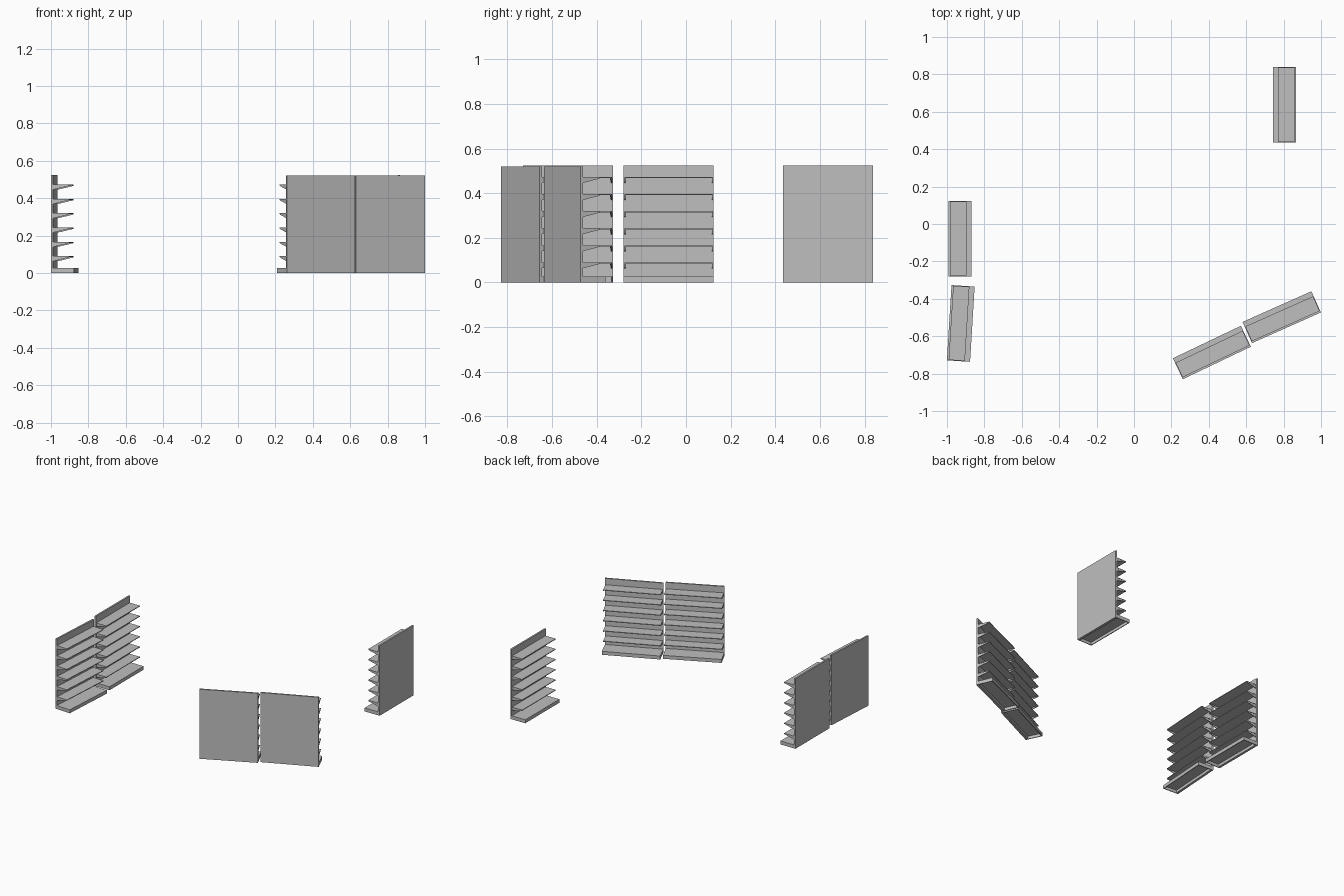
import bpy, bmesh
from math import radians
from mathutils import Matrix, Vector

cube = bpy.data.objects.get("Cube")
if cube:
    bpy.data.objects.remove(cube, do_unlink=True)

grey = bpy.data.materials.new("light grey metal")
grey.use_nodes = True
colour = (0.52, 0.52, 0.52, 1)
grey.diffuse_color = colour
grey.node_tree.nodes["Principled BSDF"].inputs["Base Color"].default_value = colour

WIDTH, DEPTH, PANEL = 0.403, 0.124, 0.012
SHELF_EDGE, SHELF_T, BASE_H = 0.096, 0.005, 0.026
SHELF_COUNT, FIRST_SHELF, SHELF_STEP = 6, 0.09, 0.0765


def add_box(bm, low, high):
    low, high = Vector(low), Vector(high)
    size = high - low
    matrix = Matrix.Translation((low + high) / 2) @ Matrix.Diagonal((*size, 1))
    return bmesh.ops.create_cube(bm, size=1, matrix=matrix)["verts"]


def add_bracket(bm, x, z, thick=0.004):
    # Tapered side plate, deepest at the back panel
    profile = [(PANEL, z), (SHELF_EDGE, z), (SHELF_EDGE, z - 0.006), (PANEL, z - 0.026)]
    face = bm.faces.new([bm.verts.new((x - thick / 2, y, h)) for y, h in profile])
    moved = bmesh.ops.extrude_face_region(bm, geom=[face])["geom"]
    verts = [v for v in moved if isinstance(v, bmesh.types.BMVert)]
    bmesh.ops.translate(bm, verts=verts, vec=(thick, 0, 0))


def finish(bm, name, matrix):
    bmesh.ops.recalc_face_normals(bm, faces=bm.faces)
    mesh = bpy.data.meshes.new(name)
    bm.to_mesh(mesh)
    bm.free()
    mesh.materials.append(grey)
    obj = bpy.data.objects.new(name, mesh)
    obj.matrix_world = matrix
    bpy.context.collection.objects.link(obj)


def shelf_unit(name, x, y, angle, height):
    place = Matrix.Translation((x, y, 0)) @ Matrix.Rotation(radians(angle), 4, "Z")
    half = WIDTH / 2

    # Back panel
    bm = bmesh.new()
    add_box(bm, (-half, 0, 0), (half, PANEL, height))
    finish(bm, name + "_back_panel", place)

    # Base plinth, hollow underneath
    bm = bmesh.new()
    add_box(bm, (-half, PANEL, 0), (half, DEPTH, BASE_H))
    under = min(bm.faces, key=lambda f: f.calc_center_median().z)
    bmesh.ops.inset_region(bm, faces=[under], thickness=0.008)
    moved = bmesh.ops.extrude_face_region(bm, geom=[under])["geom"]
    bmesh.ops.delete(bm, geom=[under], context="FACES_ONLY")
    verts = [v for v in moved if isinstance(v, bmesh.types.BMVert)]
    bmesh.ops.translate(bm, verts=verts, vec=(0, 0, BASE_H - 0.005))
    finish(bm, name + "_base", place)

    # Shelves and their end brackets
    shelves, brackets = bmesh.new(), bmesh.new()
    for i in range(SHELF_COUNT):
        z = FIRST_SHELF + i * SHELF_STEP
        add_box(shelves, (-half + 0.003, PANEL, z - SHELF_T), (half - 0.003, SHELF_EDGE, z))
        for side in (-1, 1):
            add_bracket(brackets, side * (half - 0.006), z - 0.001)
    finish(shelves, name + "_shelves", place)
    finish(brackets, name + "_brackets", place)


# Placement: back centre, turn, height
shelf_unit("side_unit", -0.992, -0.078, -90, 0.523)
shelf_unit("side_front_unit", -0.988, -0.528, -93.5, 0.523)
shelf_unit("rear_unit", 0.867, 0.637, 90, 0.523)
shelf_unit("angled_inner_unit", 0.443, -0.743, 25.5, 0.52)
shelf_unit("angled_outer_unit", 0.815, -0.555, 24, 0.52)
